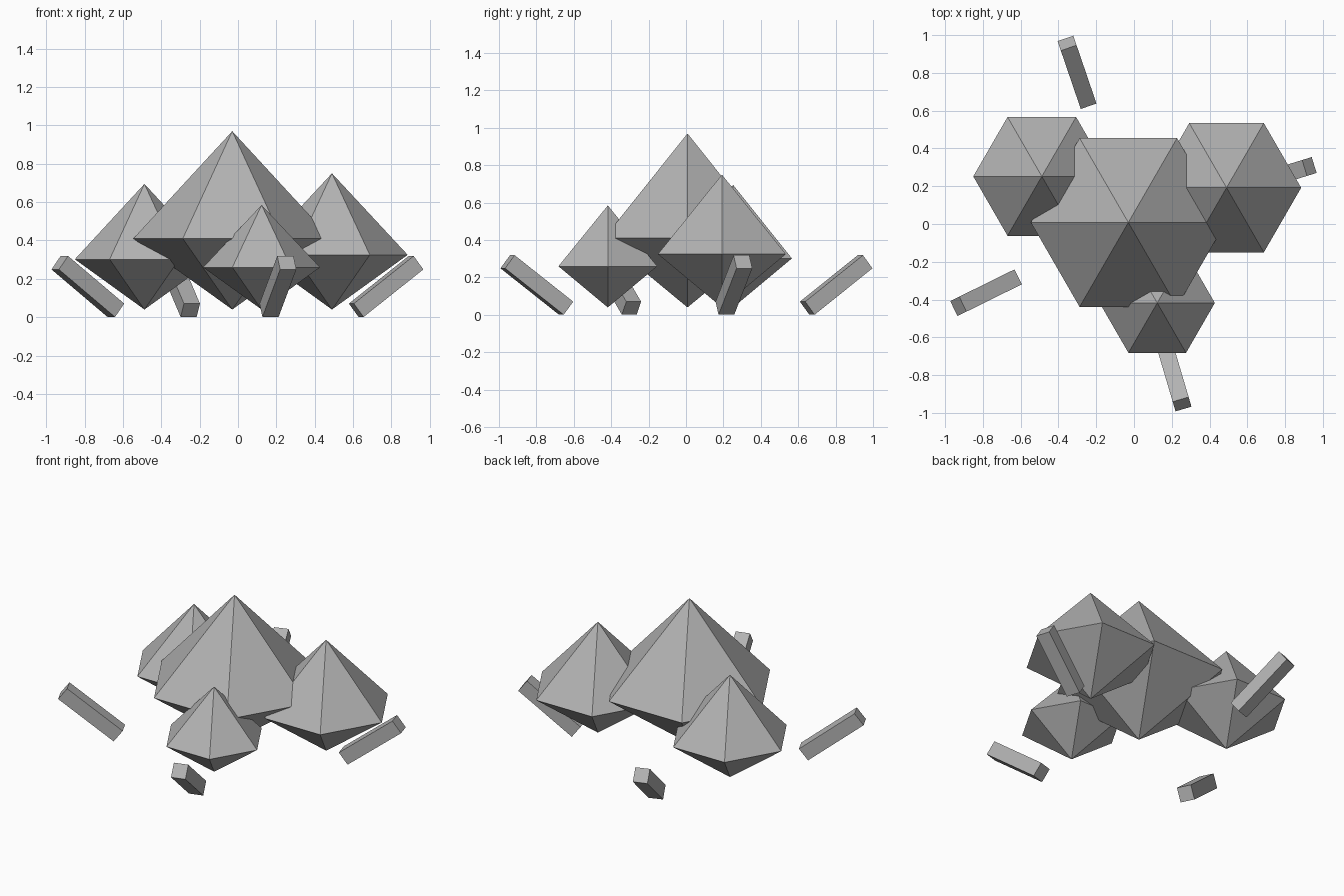
import bpy, bmesh, math
from mathutils import Matrix, Vector

if "Cube" in bpy.data.objects:
    bpy.data.objects.remove(bpy.data.objects["Cube"])

HUB = Vector((-0.03, 0.008, 0))
grey = bpy.data.materials.new("stone_grey")
grey.diffuse_color = (0.45, 0.45, 0.45, 1)
grey.use_nodes = True
grey.node_tree.nodes["Principled BSDF"].inputs["Base Color"].default_value = grey.diffuse_color


def finish(name, bm):
    bmesh.ops.recalc_face_normals(bm, faces=bm.faces)
    mesh = bpy.data.meshes.new(name)
    bm.to_mesh(mesh)
    bm.free()
    mesh.materials.append(grey)
    obj = bpy.data.objects.new(name, mesh)
    bpy.context.collection.objects.link(obj)
    return obj


def crystal(name, x, y, radius, z_girdle, z_top, z_bottom=0.04):
    """Six-sided double pyramid with a corner pointing along x."""
    bm = bmesh.new()
    ring = [bm.verts.new((radius * math.cos(i * math.pi / 3),
                          radius * math.sin(i * math.pi / 3), z_girdle)) for i in range(6)]
    for z in (z_top, z_bottom):
        tip = bm.verts.new((0, 0, z))
        for i in range(6):
            bm.faces.new((ring[i], ring[(i + 1) % 6], tip))
    finish(name, bm).location = (x, y, 0)


def shard(name, azimuth, length=0.41, width=0.088, tilt=0.65, distance=0.84):
    """Square bar rising away from the hub."""
    bm = bmesh.new()
    bmesh.ops.create_cube(bm, size=1, matrix=Matrix.Diagonal((length, width, width, 1)))
    obj = finish(name, bm)
    spot = HUB + Vector((distance * math.cos(azimuth), distance * math.sin(azimuth), 0.16))
    obj.matrix_world = (Matrix.Translation(spot) @ Matrix.Rotation(azimuth, 4, 'Z')
                        @ Matrix.Rotation(-tilt, 4, 'Y'))


# Crystal cluster
crystal("main_crystal", HUB.x, HUB.y, 0.516, 0.41, 0.97)
crystal("left_crystal", -0.488, 0.252, 0.363, 0.302, 0.695)
crystal("right_crystal", 0.49, 0.192, 0.395, 0.325, 0.75)
crystal("front_crystal", 0.123, -0.418, 0.305, 0.26, 0.585)

# Loose shards around the cluster
for i, angle in enumerate((0.3, 1.9, 3.6, 5.0)):
    shard(f"shard_{i + 1}", angle)
